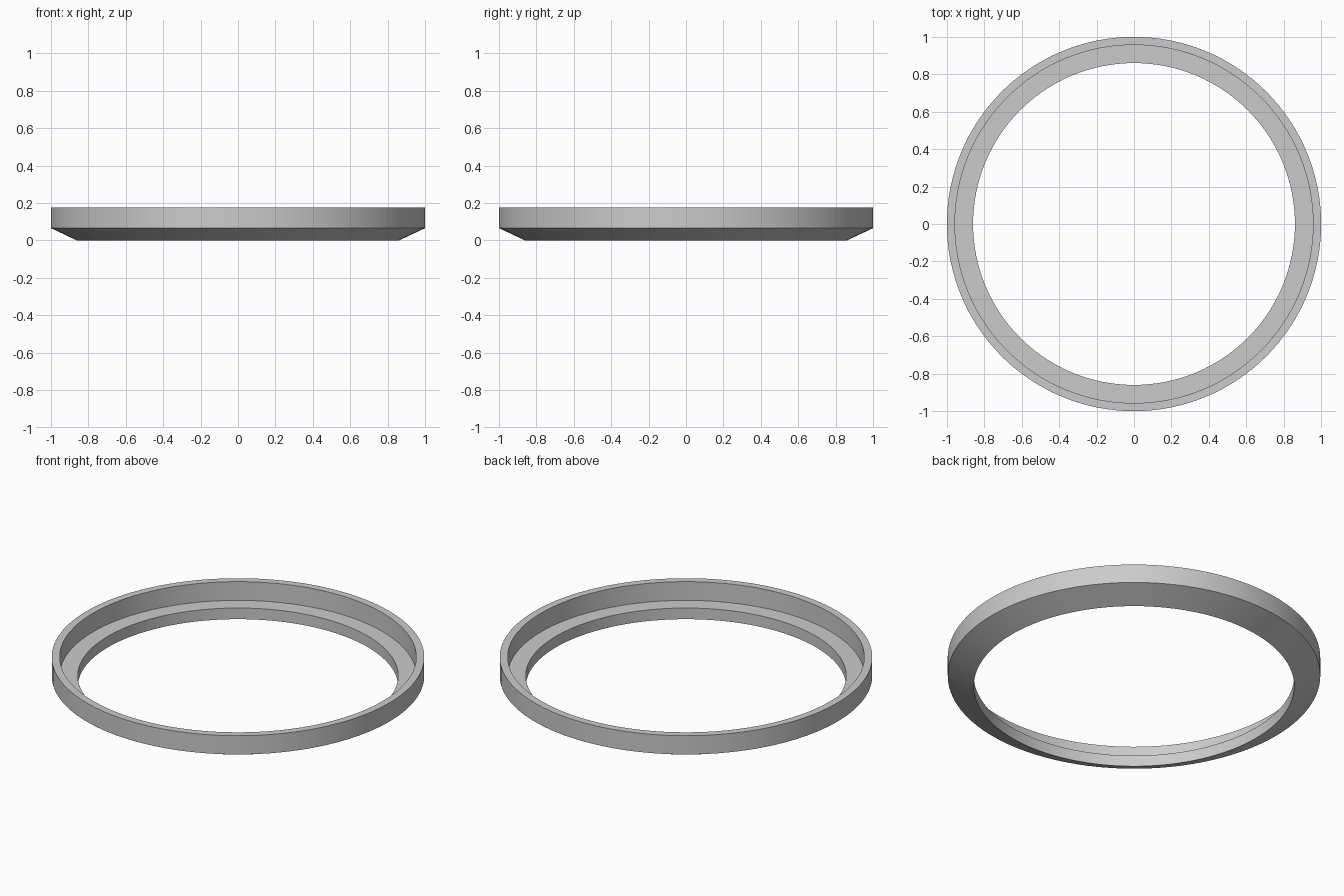
import bpy
import bmesh
from math import radians, tau

SEGMENTS = 128

cube = bpy.data.objects.get("Cube")
if cube:
    bpy.data.objects.remove(cube, do_unlink=True)

# Plain grey material
grey = bpy.data.materials.new("light_grey")
grey.use_nodes = True
colour = (0.6, 0.6, 0.6, 1)
grey.diffuse_color = colour
grey.node_tree.nodes["Principled BSDF"].inputs["Base Color"].default_value = colour

# Cross-section (radius, height): bevelled foot, outer wall, rim, inner ledge
profile = [(0.86, 0), (1, 0.066), (1, 0.177), (0.957, 0.177), (0.957, 0.066), (0.86, 0.066)]

# Spin the closed section around the z axis
bm = bmesh.new()
verts = [bm.verts.new((r, 0, z)) for r, z in profile]
edges = [bm.edges.new((v, verts[i - 1])) for i, v in enumerate(verts)]
bmesh.ops.spin(bm, geom=verts + edges, cent=(0, 0, 0), axis=(0, 0, 1),
               angle=tau, steps=SEGMENTS, use_merge=True)
bmesh.ops.remove_doubles(bm, verts=bm.verts[:], dist=0.0001)
bmesh.ops.recalc_face_normals(bm, faces=bm.faces[:])

mesh = bpy.data.meshes.new("stepped_ring")
bm.to_mesh(mesh)
bm.free()
mesh.materials.append(grey)
ring = bpy.data.objects.new("stepped_ring", mesh)
bpy.context.collection.objects.link(ring)

# Smooth round walls, crisp section corners
bpy.ops.object.select_all(action="DESELECT")
ring.select_set(True)
bpy.context.view_layer.objects.active = ring
bpy.ops.object.shade_smooth_by_angle(angle=radians(20))
